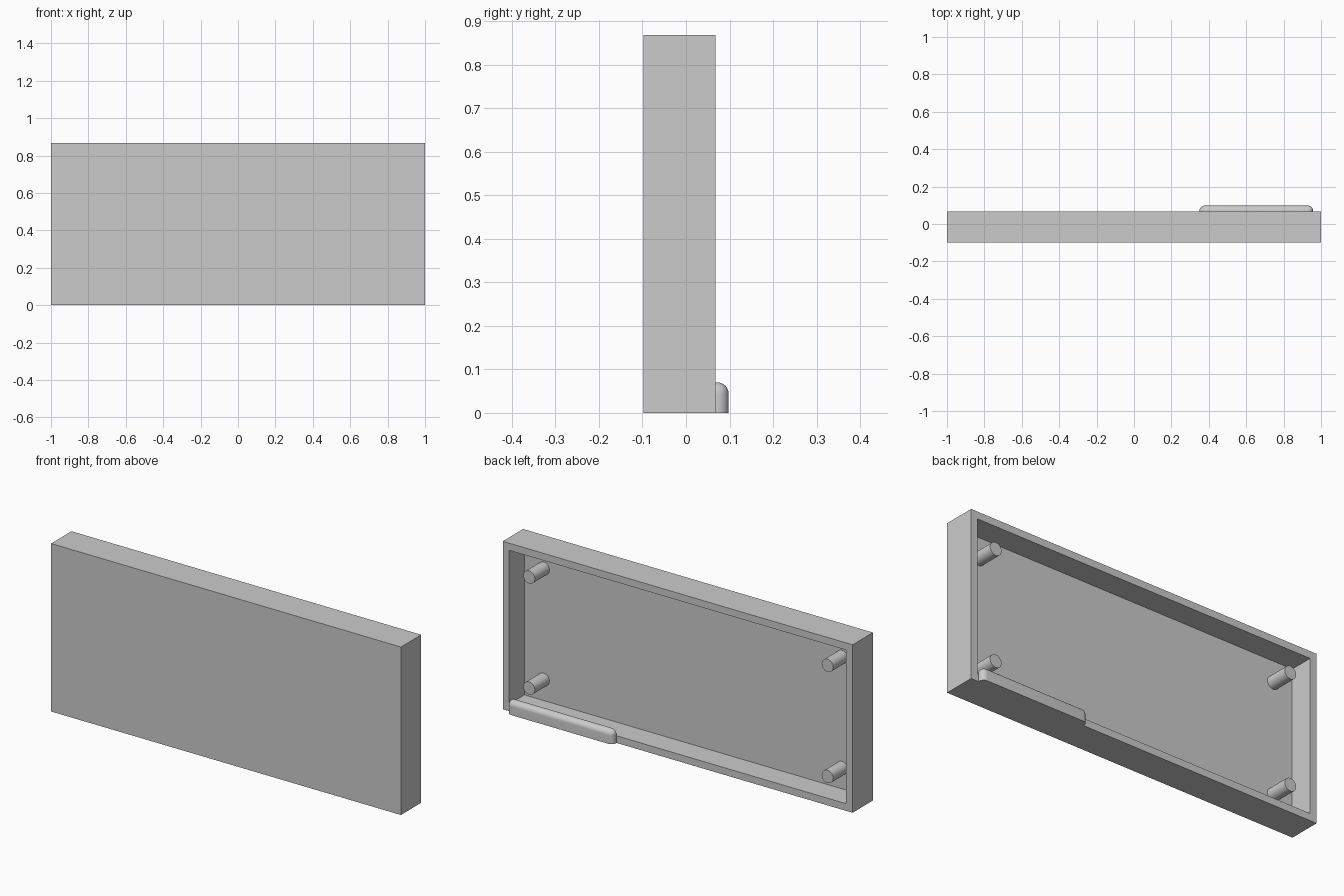
import bpy
import bmesh
from math import pi
from mathutils import Matrix, Vector

old = bpy.data.objects.get("Cube")
if old:
    bpy.data.objects.remove(old, do_unlink=True)

FRONT, RIM, FLOOR = -0.098, 0.068, -0.056
HEIGHT, WALL = 0.868, 0.037

grey = bpy.data.materials.new("plain grey")
grey.use_nodes = True
grey.diffuse_color = (0.6, 0.6, 0.6, 1)
grey.node_tree.nodes["Principled BSDF"].inputs["Base Color"].default_value = (0.6, 0.6, 0.6, 1)


def box(low, high):
    bm = bmesh.new()
    low, high = Vector(low), Vector(high)
    size = Matrix.Diagonal((*(high - low), 1))
    bmesh.ops.create_cube(bm, size=1, matrix=Matrix.Translation((low + high) / 2) @ size)
    return bm


def finish(bm, name, smooth=False):
    bmesh.ops.recalc_face_normals(bm, faces=bm.faces)
    mesh = bpy.data.meshes.new(name)
    bm.to_mesh(mesh)
    bm.free()
    mesh.materials.append(grey)
    obj = bpy.data.objects.new(name, mesh)
    bpy.context.collection.objects.link(obj)
    if smooth:
        bpy.ops.object.select_all(action="DESELECT")
        obj.select_set(True)
        bpy.context.view_layer.objects.active = obj
        bpy.ops.object.shade_smooth_by_angle(angle=pi / 6)
    return obj


# Shallow case, hollowed from the back
bm = box((-1, FRONT, 0), (1, RIM, HEIGHT))
bm.normal_update()
back = max(bm.faces, key=lambda f: f.normal.y)
bmesh.ops.inset_region(bm, faces=[back], thickness=WALL, use_even_offset=True)
pocket = bmesh.ops.extrude_discrete_faces(bm, faces=[back])["faces"][0]
bmesh.ops.translate(bm, verts=pocket.verts, vec=(0, FLOOR - RIM, 0))
finish(bm, "case")

# Four round mounting posts
POST_START, POST_END = FLOOR - 0.005, 0.063
for side, x in (("left", 0.853), ("right", -0.853)):
    for level, z in (("lower", 0.146), ("upper", HEIGHT - 0.148)):
        bm = bmesh.new()
        place = Matrix.Translation((x, (POST_START + POST_END) / 2, z))
        bmesh.ops.create_cone(bm, cap_ends=True, segments=40, radius1=0.033, radius2=0.033,
                              depth=POST_END - POST_START,
                              matrix=place @ Matrix.Rotation(pi / 2, 4, "X"))
        finish(bm, f"{level}_{side}_post", smooth=True)

# Rounded lip on the lower back edge, flat underneath and against the case
bm = box((0.35, RIM, 0), (0.957, 0.098, 0.07))


def is_free(edge):
    on_back = all(v.co.y < RIM + 0.001 for v in edge.verts)
    on_base = all(v.co.z < 0.001 for v in edge.verts)
    return not (on_back or on_base)


bmesh.ops.bevel(bm, geom=[e for e in bm.edges if is_free(e)], offset=0.026,
                offset_type="OFFSET", segments=8, profile=0.5, affect="EDGES")
finish(bm, "back_lip", smooth=True)
